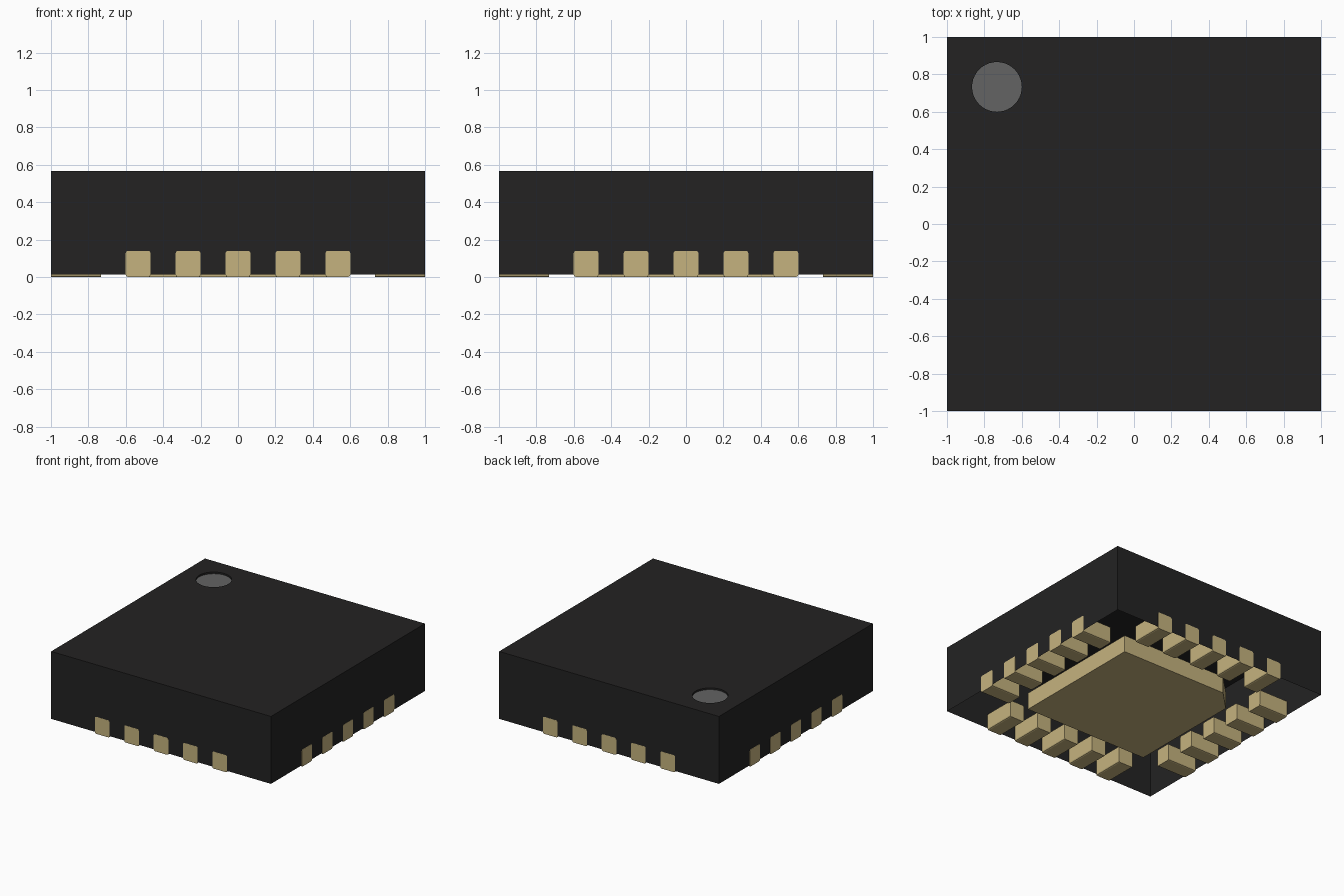
import bpy, bmesh, math
from mathutils import Vector

cube = bpy.data.objects.get("Cube")
if cube:
    bpy.data.objects.remove(cube, do_unlink=True)

HALF, TOP, BASE = 0.999, 0.567, 0.013        # body half width, top and bottom
PAD_W, PAD_L, PAD_H, PITCH = 0.133, 0.267, 0.14, 0.267
MARK, MARK_R, MARK_DEPTH = Vector((-0.733, 0.733, TOP)), 0.133, 0.014


def material(name, rgb):
    m = bpy.data.materials.new(name)
    m.use_nodes = True
    m.diffuse_color = (*rgb, 1)
    bsdf = m.node_tree.nodes["Principled BSDF"]
    bsdf.inputs["Base Color"].default_value = (*rgb, 1)
    bsdf.inputs["Roughness"].default_value = 0.7
    return m


black = material("black plastic", (0.0168, 0.0165, 0.0165))
gold = material("gold metal", (0.56, 0.45, 0.21))
grey = material("grey mark", (0.125, 0.125, 0.125))


def to_mesh(name, bm, *mats):
    me = bpy.data.meshes.new(name)
    bm.to_mesh(me)
    bm.free()
    for m in mats:
        me.materials.append(m)
    return me


def add(name, me):
    ob = bpy.data.objects.new(name, me)
    bpy.context.collection.objects.link(ob)
    return ob


def loop(bm, points):
    """Closed ring of edges through the points."""
    vs = [bm.verts.new(p) for p in points]
    return [bm.edges.new((a, b)) for a, b in zip(vs, vs[1:] + vs[:1])]


def extrude_down(bm, edges, depth):
    """Walls below a ring; returns the lower ring."""
    geom = bmesh.ops.extrude_edge_only(bm, edges=edges)["geom"]
    verts = [g for g in geom if isinstance(g, bmesh.types.BMVert)]
    bmesh.ops.translate(bm, verts=verts, vec=(0, 0, -depth))
    return [g for g in geom if isinstance(g, bmesh.types.BMEdge)
            and all(v in verts for v in g.verts)]


# Body: moulded shell, open underneath, with a round recess in the top
bm = bmesh.new()
square = loop(bm, [(x * HALF, y * HALF, TOP) for x, y in ((-1, -1), (1, -1), (1, 1), (-1, 1))])
angles = [math.tau * i / 40 for i in range(40)]
ring = loop(bm, [MARK + MARK_R * Vector((math.cos(a), math.sin(a), 0)) for a in angles])
bmesh.ops.triangle_fill(bm, edges=square + ring, use_beauty=True, normal=(0, 0, 1))
extrude_down(bm, square, TOP - BASE)
floor_ring = extrude_down(bm, ring, MARK_DEPTH)
floor = bmesh.ops.contextual_create(bm, geom=floor_ring)["faces"]
for f in floor:
    f.material_index = 1
bmesh.ops.recalc_face_normals(bm, faces=bm.faces[:])
if floor[0].normal.z < 0:
    bmesh.ops.reverse_faces(bm, faces=bm.faces[:])
add("body", to_mesh("body", bm, black, grey))

# Edge contact: one bar with its four long edges rounded
bm = bmesh.new()
bmesh.ops.create_cube(bm, size=1)
bmesh.ops.scale(bm, verts=bm.verts, vec=(PAD_W, PAD_L, PAD_H))
bmesh.ops.translate(bm, verts=bm.verts, vec=(0, -1 + PAD_L / 2, PAD_H / 2))
long_edges = [e for e in bm.edges if abs(e.verts[0].co.y - e.verts[1].co.y) > 0.1]
bmesh.ops.bevel(bm, geom=long_edges, offset=0.012, segments=2, profile=0.5, affect='EDGES')
contact = to_mesh("contact", bm, gold)

# Five contacts on each of the four sides
for side, name in enumerate(("front", "left", "back", "right")):
    turn = side * math.pi / 2
    for i in range(-2, 3):
        ob = add(f"{name}_contact_{i + 3}", contact)
        ob.location = (i * PITCH * math.cos(turn), i * PITCH * math.sin(turn), 0)
        ob.rotation_euler.z = turn

# Central heat pad with one clipped corner
bm = bmesh.new()
P, C = 0.567, 0.167
outline = [(-P, -P), (P, -P), (P, P), (-P + C, P), (-P, P - C)]
face = bm.faces.new([bm.verts.new((x, y, 0)) for x, y in outline])
new = bmesh.ops.extrude_face_region(bm, geom=[face], use_keep_orig=True)["geom"]
bmesh.ops.translate(bm, verts=[g for g in new if isinstance(g, bmesh.types.BMVert)],
                    vec=(0, 0, PAD_H))
bmesh.ops.recalc_face_normals(bm, faces=bm.faces[:])
add("heat_pad", to_mesh("heat_pad", bm, gold))
